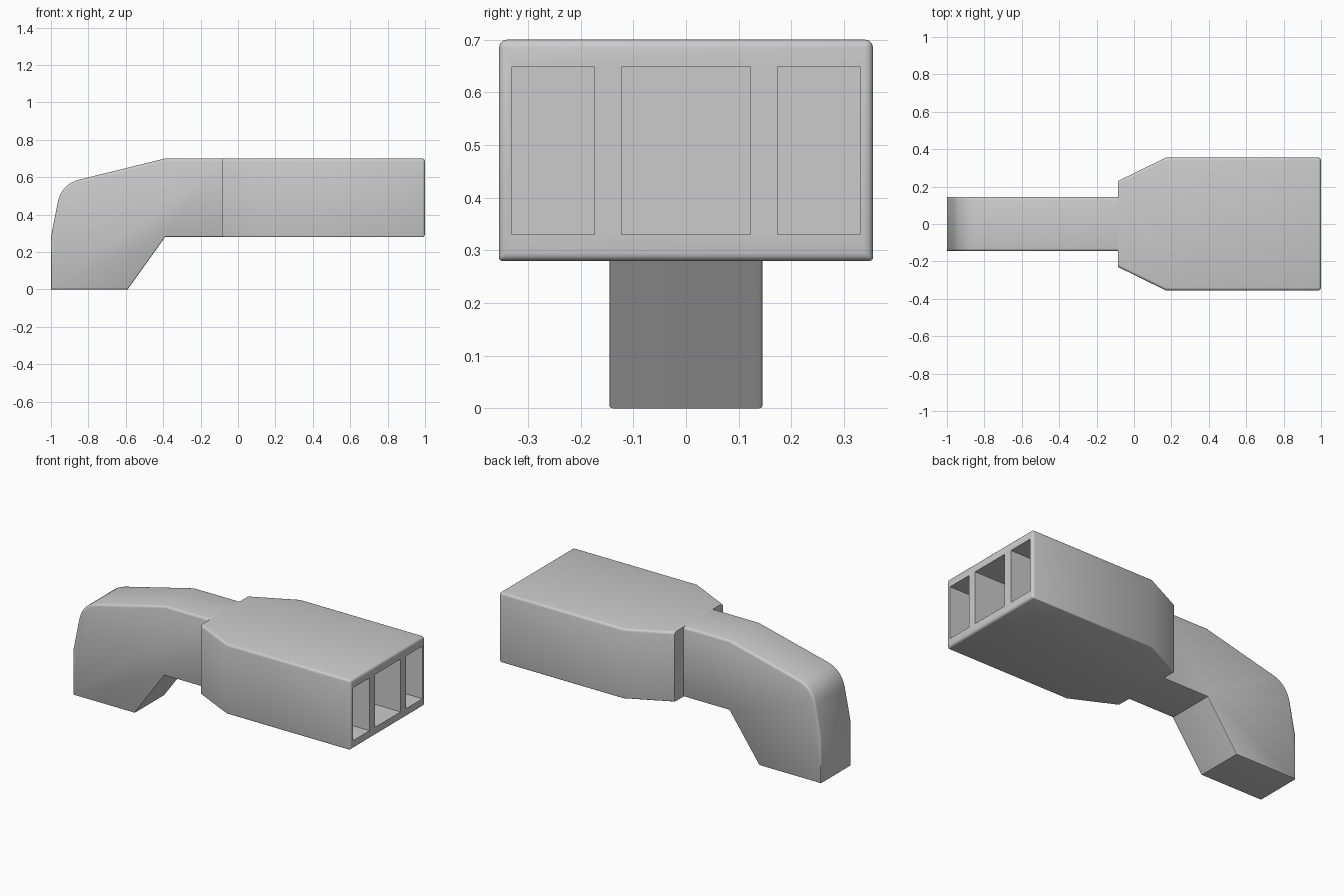
import bpy
import bmesh
from mathutils import Vector

if "Cube" in bpy.data.objects:
    bpy.data.objects.remove(bpy.data.objects["Cube"])


def prism(name, profile, direction, weight):
    """Extrude a closed profile along direction; weight(a, b) gives each edge's bevel weight."""
    bm = bmesh.new()
    face = bm.faces.new([bm.verts.new(p) for p in profile])
    out = bmesh.ops.extrude_face_region(bm, geom=[face])
    moved = [g for g in out["geom"] if isinstance(g, bmesh.types.BMVert)]
    bmesh.ops.translate(bm, verts=moved, vec=direction)
    bmesh.ops.recalc_face_normals(bm, faces=bm.faces)
    layer = bm.edges.layers.float.new("bevel_weight_edge")
    for e in bm.edges:
        e[layer] = weight(e.verts[0].co, e.verts[1].co)
    mesh = bpy.data.meshes.new(name)
    bm.to_mesh(mesh)
    bm.free()
    obj = bpy.data.objects.new(name, mesh)
    bpy.context.collection.objects.link(obj)
    mod = obj.modifiers.new("rounded_edges", "BEVEL")
    mod.limit_method = "WEIGHT"
    mod.width = 0.015
    mod.segments = 3
    return obj


def finish(obj):
    """Apply all modifiers and smooth the gentle edges."""
    bpy.ops.object.select_all(action="DESELECT")
    obj.select_set(True)
    bpy.context.view_layer.objects.active = obj
    for mod in list(obj.modifiers):
        bpy.ops.object.modifier_apply(modifier=mod.name)
    bpy.ops.object.shade_smooth_by_angle(angle=0.6)


LOW, HIGH, BACK = 0.28, 0.70, -0.085

# Bent neck: side profile with a rounded shoulder
a, c, b = Vector((-0.965, 0.46)), Vector((-0.945, 0.563)), Vector((-0.85, 0.587))
shoulder = [a * (1 - t) ** 2 + c * 2 * t * (1 - t) + b * t * t
            for t in (i / 8 for i in range(9))]
outline = [(-0.59, 0), (-1, 0), (-1, LOW), *shoulder,
           (-0.39, HIGH), (BACK, HIGH), (BACK, LOW), (-0.39, LOW)]


def neck_weight(p, q):
    if abs(p.y - q.y) > 0.01 or max(p.x, q.x) - min(p.x, q.x) < 1e-4 and p.x > -0.5:
        return 0.0
    upper = min(p.z, q.z) > 0.45 or (max(p.x, q.x) < -0.9 and max(p.z, q.z) > 0.4)
    return 1.0 if upper else 0.25


neck = prism("neck", [(x, -0.145, z) for x, z in outline], (0, 0.29, 0), neck_weight)
finish(neck)

# Wide housing: plan profile with tapered rear
half = [(BACK, 0.23), (0.17, 0.355), (1, 0.355)]
plan = half + [(x, -y) for x, y in reversed(half)]


def body_weight(p, q):
    if abs(p.z - q.z) > 0.01:
        return 1.0 if p.x > 0.9 else 0.0
    if max(p.x, q.x) < 0:
        return 0.0
    if min(p.x, q.x) > 0.9 or p.z > 0.5:
        return 1.0
    return 0.4


body = prism("housing", [(x, y, LOW) for x, y in plan], (0, 0, HIGH - LOW), body_weight)

# Three deep rectangular openings in the front end
cutters = []
for y, w in ((-0.252, 0.156), (0, 0.245), (0.252, 0.156)):
    bpy.ops.mesh.primitive_cube_add(size=1, location=(0.65, y, 0.489))
    cutter = bpy.context.object
    cutter.name = "opening_cutter"
    cutter.scale = (0.8, w, 0.318)
    cutter.hide_render = True
    cut = body.modifiers.new("opening", "BOOLEAN")
    cut.object = cutter
    cut.solver = "EXACT"
    cutters.append(cutter)
bpy.context.view_layer.update()
finish(body)
for cutter in cutters:
    bpy.data.objects.remove(cutter)
